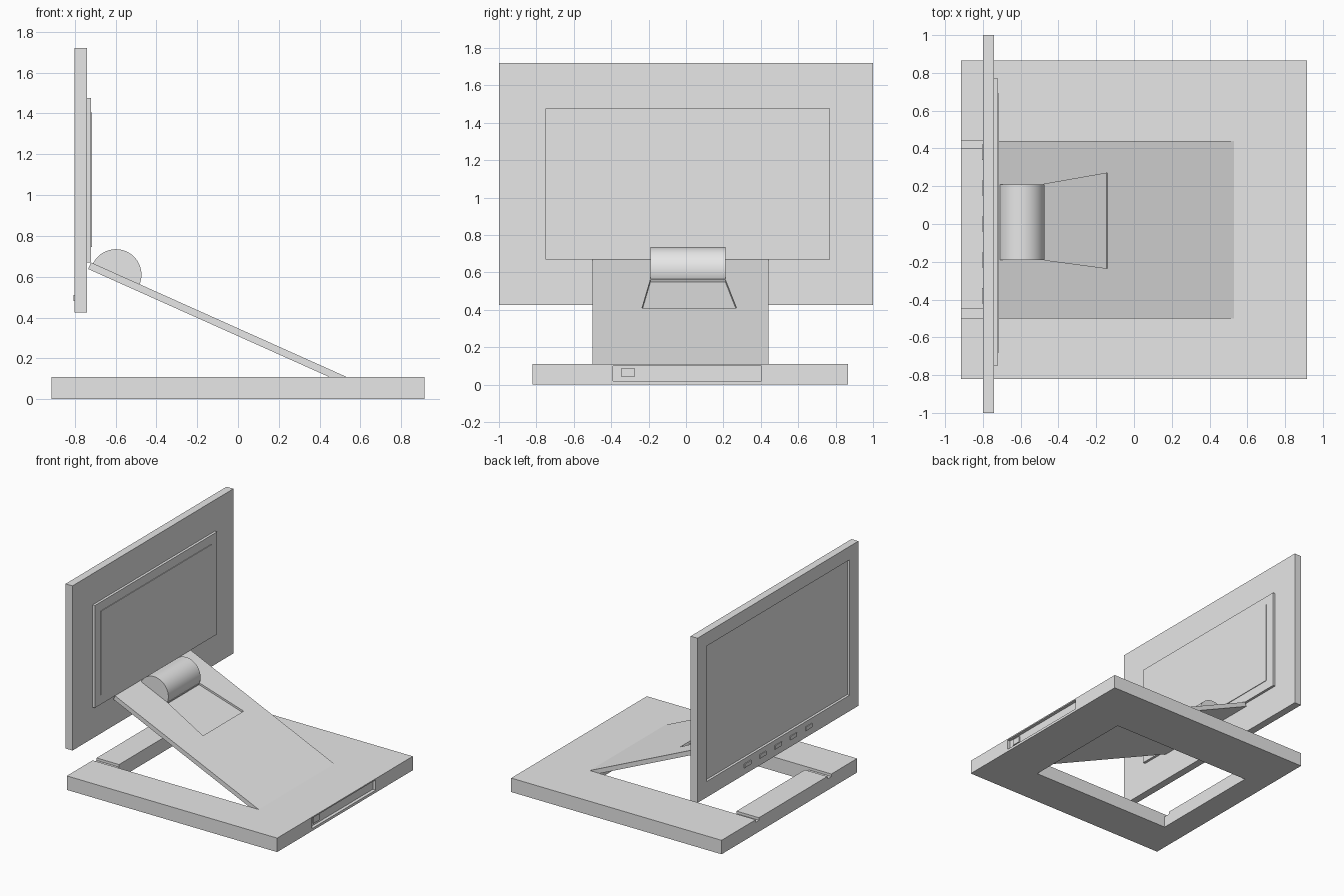
import bpy, math
from mathutils import Vector

if "Cube" in bpy.data.objects:
    bpy.data.objects.remove(bpy.data.objects["Cube"])

grey = bpy.data.materials.new("light_grey")
grey.diffuse_color = (0.8, 0.8, 0.8, 1)
grey.use_nodes = True
grey.node_tree.nodes["Principled BSDF"].inputs["Base Color"].default_value = grey.diffuse_color


def loft(name, a, b):
    """Solid between two matching outlines a and b."""
    n = len(a)
    faces = [list(range(n))[::-1], list(range(n, 2 * n))]
    faces += [[i, (i + 1) % n, n + (i + 1) % n, n + i] for i in range(n)]
    me = bpy.data.meshes.new(name)
    me.from_pydata([tuple(p) for p in list(a) + list(b)], [], faces)
    me.materials.append(grey)
    ob = bpy.data.objects.new(name, me)
    bpy.context.collection.objects.link(ob)
    bpy.ops.object.select_all(action='DESELECT')
    ob.select_set(True)
    bpy.context.view_layer.objects.active = ob
    bpy.ops.object.mode_set(mode='EDIT')
    bpy.ops.mesh.select_all(action='SELECT')
    bpy.ops.mesh.normals_make_consistent(inside=False)
    bpy.ops.object.mode_set(mode='OBJECT')
    return ob


def box(name, x, y, z):
    ring = [(x[0], y[0]), (x[1], y[0]), (x[1], y[1]), (x[0], y[1])]
    return loft(name, [(*p, z[0]) for p in ring], [(*p, z[1]) for p in ring])


def extrude_y(name, profile, y0, y1):
    return loft(name, [(x, y0, z) for x, z in profile], [(x, y1, z) for x, z in profile])


def cut(ob, *cutters):
    """Subtract the cutters and remove them."""
    for c in cutters:
        c.hide_render = True
        bpy.context.view_layer.objects.active = ob
        m = ob.modifiers.new("cut", 'BOOLEAN')
        m.operation, m.solver, m.object = 'DIFFERENCE', 'EXACT', c
        bpy.ops.object.modifier_apply(modifier=m.name)
        bpy.data.objects.remove(c, do_unlink=True)


# Base frame with central opening, two rear grooves and a recessed control bay
base = box("base", (-0.915, 0.915), (-0.82, 0.865), (0, 0.11))
cut(base,
    box("opening", (-0.72, 0.53), (-0.50, 0.44), (-0.1, 0.2)),
    box("groove_a", (-1.0, -0.65), (0.40, 0.44), (0.09, 0.2)),
    box("groove_b", (-1.0, -0.65), (-0.50, -0.45), (0.09, 0.2)),
    box("bay", (0.89, 1.0), (-0.39, 0.405), (0.02, 0.10)))
box("power_button", (0.885, 0.90), (-0.345, -0.275), (0.04, 0.088))

# Sloping support arm
hi, lo = Vector((-0.72, 0, 0.67)), Vector((0.53, 0, 0.11))
slope = (lo - hi).normalized()
normal = Vector((-slope.z, 0, slope.x))
under = hi - normal * 0.035
drop = 0.035 / slope.x
arm = extrude_y("support_arm", [(hi.x, hi.z), (lo.x, lo.z), (lo.x, lo.z - drop),
                                (under.x, under.z)], -0.50, 0.44)


def on_arm(x, y):
    p = hi + slope * ((x - hi.x) / slope.x)
    return Vector((x, y, p.z))


# Flared recess below the hinge
flare = [on_arm(-0.48, -0.19), on_arm(-0.14, -0.235), on_arm(-0.14, 0.27), on_arm(-0.48, 0.21)]
cut(arm, loft("recess", [p - normal * 0.015 for p in flare], [p + normal * 0.03 for p in flare]))

# Half-round hinge resting on the arm
start = math.atan2(slope.z, slope.x)
arc = [start - 0.05 + (math.pi + 0.1) * i / 40 for i in range(41)]
hinge = extrude_y("hinge", [(-0.598 + 0.125 * math.cos(t), 0.61 + 0.125 * math.sin(t)) for t in arc],
                  -0.19, 0.21)
bpy.ops.object.shade_smooth_by_angle(angle=math.radians(30))

# Monitor with sunken screen
monitor = box("monitor", (-0.80, -0.74), (-1, 1), (0.425, 1.72))
cut(monitor, box("screen_recess", (-0.9, -0.78), (-0.89, 0.89), (0.55, 1.615)))

# Stepped rear cover
box("rear_cover", (-0.745, -0.72), (-0.75, 0.77), (0.67, 1.475))
box("rear_panel", (-0.725, -0.715), (-0.68, 0.69), (0.745, 1.405))

# Row of buttons under the screen
for i in range(5):
    y = 0.38 - 0.19 * i
    box(f"screen_button_{i + 1}", (-0.806, -0.795), (y - 0.04, y + 0.04), (0.48, 0.51))
